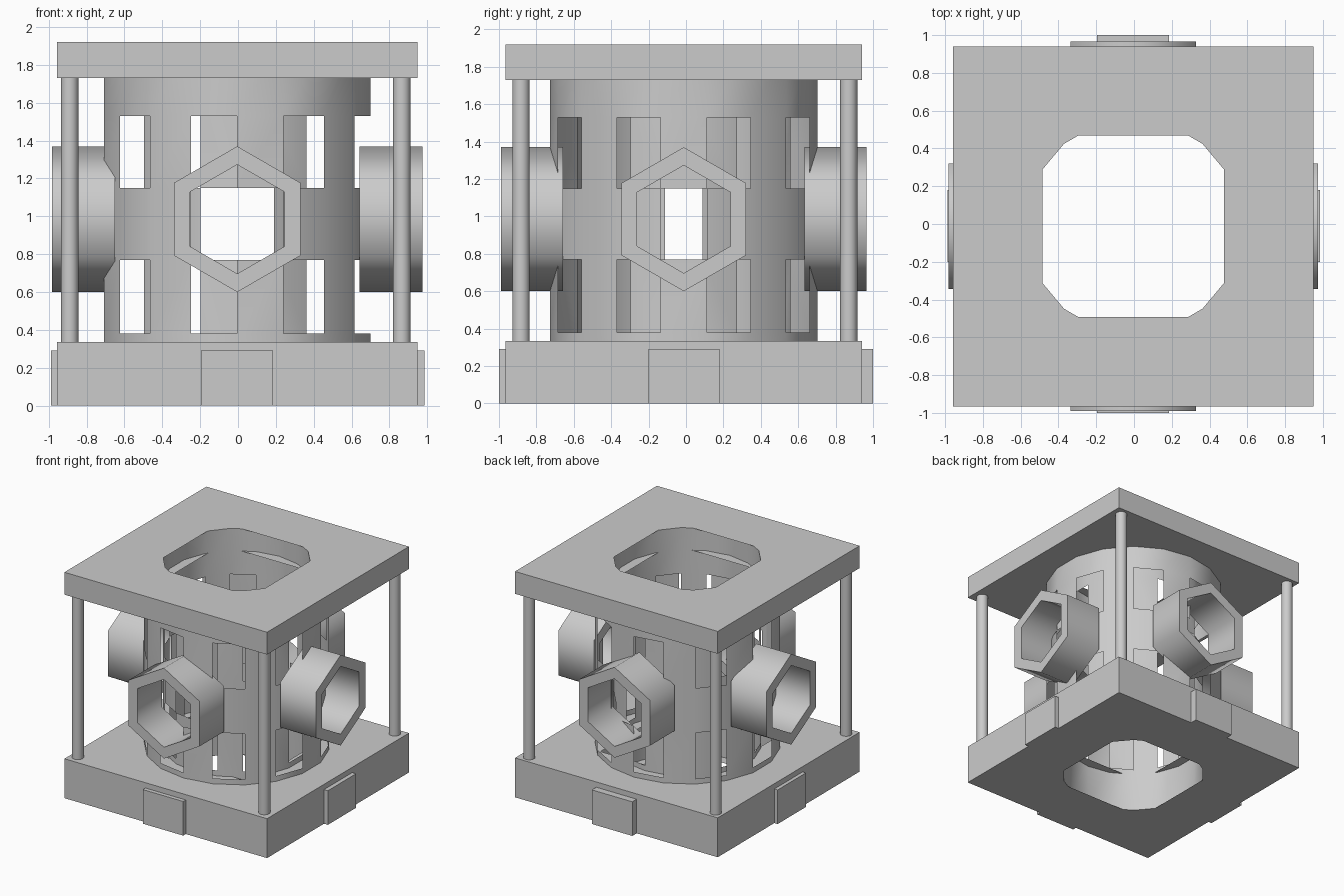
import bpy, bmesh, math
from mathutils import Matrix, Vector

if "Cube" in bpy.data.objects:
    bpy.data.objects.remove(bpy.data.objects["Cube"])

grey = bpy.data.materials.new("plain grey")
grey.use_nodes = True
COLOUR = (0.6, 0.6, 0.6, 1)
grey.diffuse_color = COLOUR
grey.node_tree.nodes["Principled BSDF"].inputs["Base Color"].default_value = COLOUR

CX, CY = -0.004, -0.012      # axis of the tower
SLAB = 0.953                 # half width of the slabs
BASE_TOP, ROOF_LOW, ROOF_TOP = 0.335, 1.73, 1.92


def finish(name, bm, smooth=0):
    mesh = bpy.data.meshes.new(name)
    bm.to_mesh(mesh)
    bm.free()
    mesh.materials.append(grey)
    obj = bpy.data.objects.new(name, mesh)
    bpy.context.collection.objects.link(obj)
    if smooth:
        bpy.ops.object.select_all(action='DESELECT')
        obj.select_set(True)
        bpy.context.view_layer.objects.active = obj
        bpy.ops.object.shade_smooth_by_angle(angle=math.radians(smooth))
    return obj


def ring(bm, radius, count, z, turn=0.0):
    step = math.tau / count
    return [bm.verts.new((radius * math.sin(i * step + turn),
                          -radius * math.cos(i * step + turn), z)) for i in range(count)]


def bridge(bm, low, high, skip=()):
    n = len(low)
    for k in range(n):
        if k not in skip:
            j = (k + 1) % n
            bm.faces.new((low[k], low[j], high[j], high[k]))


# Slabs: hollow plates with a square opening, no wall inside the opening
def slab(name, z0, z1):
    bm = bmesh.new()
    turn = math.pi / 4
    root = math.sqrt(2)
    out0, out1 = (ring(bm, SLAB * root, 4, z, turn) for z in (z0, z1))
    in0, in1 = (ring(bm, 0.48 * root, 4, z, turn) for z in (z0, z1))
    bridge(bm, out0, out1)
    bridge(bm, out1, in1)
    bridge(bm, in0, out0)
    bmesh.ops.translate(bm, verts=bm.verts, vec=(CX, CY, 0))
    finish(name, bm)


slab("base_slab", 0, BASE_TOP)
slab("roof_slab", ROOF_LOW, ROOF_TOP)

# Tower: two thin shells, with panels alternating between them in the window rows
SIDES = 18
LEVELS = (0.001, 0.38, 0.77, 1.15, 1.53, ROOF_TOP - 0.001)
DOORS = (17, 0, 4, 8, 9, 13)
WINDOW_ROWS, DOOR_ROW = (1, 3), 2
bm = bmesh.new()
shells = []
for radius, first_open in ((0.715, 1), (0.57, 0)):
    loops = [ring(bm, radius, SIDES, z) for z in LEVELS]
    for row in range(len(LEVELS) - 1):
        skip = ()
        if row in WINDOW_ROWS:
            skip = range(first_open, SIDES, 2)
        elif row == DOOR_ROW:
            skip = DOORS
        low, high = loops[row], loops[row + 1]
        if first_open:
            bridge(bm, low, high, skip)
        else:
            bridge(bm, low[::-1], high[::-1], [(SIDES - 2 - k) % SIDES for k in skip])
    shells.append(loops)
bridge(bm, shells[0][-1], shells[1][-1])
bridge(bm, shells[1][0], shells[0][0])
bmesh.ops.translate(bm, verts=bm.verts, vec=(CX, CY, 0))
finish("tower_wall", bm, 30)

# Hexagonal tubes on the four sides
for i, side in enumerate(("front", "left", "back", "right")):
    bm = bmesh.new()
    out0, out1 = (ring(bm, 0.385, 6, z) for z in (0.645, 0.978))
    in0, in1 = (ring(bm, 0.288, 6, z) for z in (0.645, 0.978))
    bridge(bm, out0, out1)
    bridge(bm, out1, in1)
    bridge(bm, in1, in0)
    bridge(bm, in0, out0)
    place = (Matrix.Translation((CX, CY, 0.985)) @ Matrix.Rotation(i * math.pi / 2, 4, 'Z')
             @ Matrix.Rotation(math.pi / 2, 4, 'X'))
    bmesh.ops.transform(bm, matrix=place, verts=bm.verts)
    finish(side + "_hex_tube", bm, 70)

# Corner posts
for sx, side in ((1, "left"), (-1, "right")):
    for sy, end in ((-1, "front"), (1, "back")):
        bm = bmesh.new()
        bmesh.ops.create_cone(bm, cap_ends=True, segments=24, radius1=0.046, radius2=0.046,
                              depth=ROOF_LOW - BASE_TOP)
        centre = Vector((-0.012 + sx * 0.877, -0.006 + sy * 0.876, (ROOF_LOW + BASE_TOP) / 2))
        bmesh.ops.translate(bm, verts=bm.verts, vec=centre)
        finish(f"{end}_{side}_post", bm, 40)

# Raised plates on the base
for side, x, y, reach in (("front", 0, -1, 1.0), ("back", 0, 1, 1.0),
                          ("left", 1, 0, 0.985), ("right", -1, 0, 0.988)):
    bm = bmesh.new()
    bmesh.ops.create_cube(bm, size=1)
    depth = 0.07
    size = (depth if x else 0.38, depth if y else 0.38, 0.29)
    bmesh.ops.scale(bm, verts=bm.verts, vec=size)
    mid = reach - depth / 2
    bmesh.ops.translate(bm, verts=bm.verts,
                        vec=(x * mid if x else -0.005, y * mid if y else -0.01, 0.145))
    finish(side + "_base_plate", bm)
